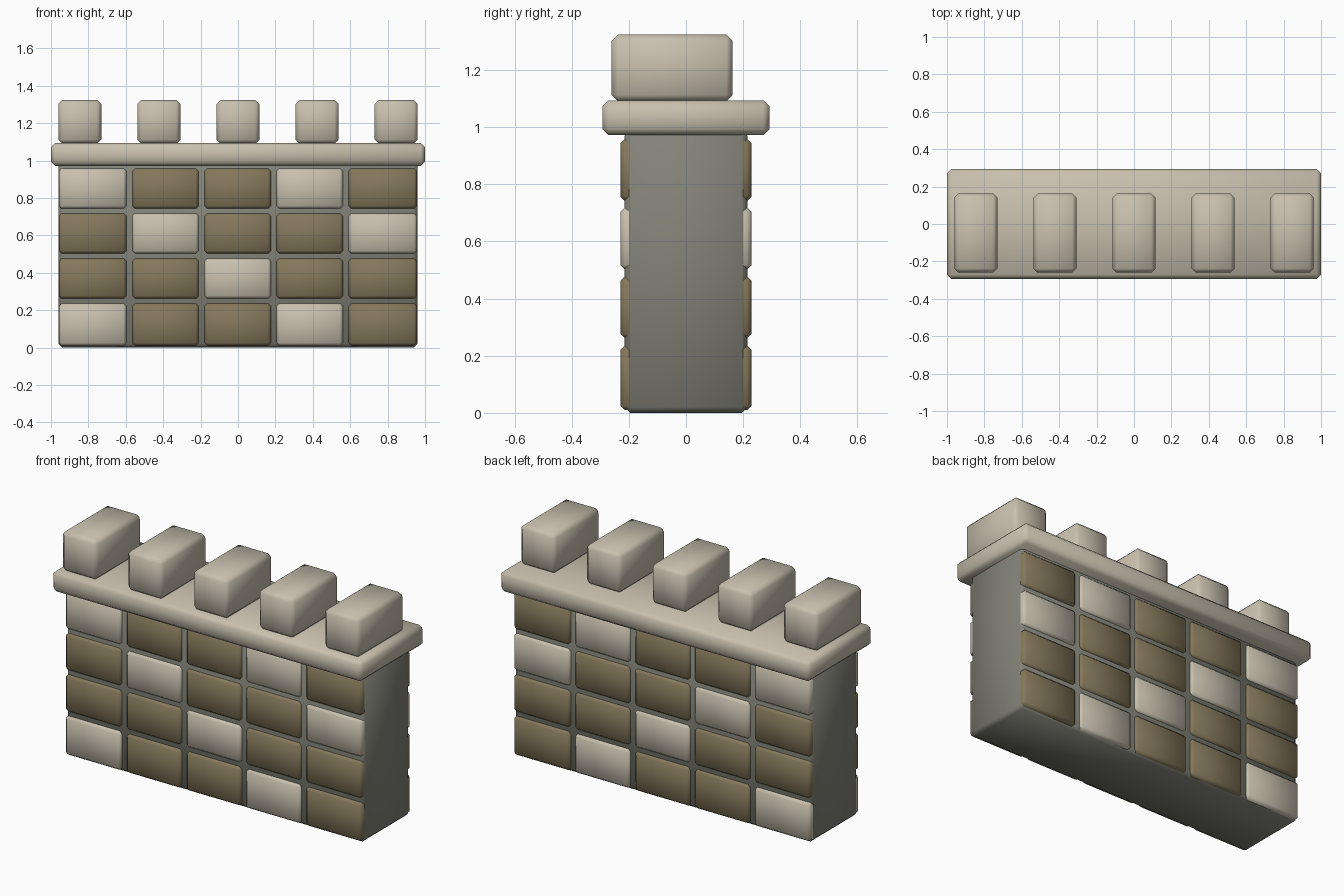
import bpy, bmesh, math

if "Cube" in bpy.data.objects:
    bpy.data.objects.remove(bpy.data.objects["Cube"])


def material(name, rgb):
    m = bpy.data.materials.new(name)
    m.diffuse_color = (*rgb, 1)
    m.use_nodes = True
    m.node_tree.nodes["Principled BSDF"].inputs["Base Color"].default_value = m.diffuse_color
    return m


PALE = material("pale stone", (0.58, 0.53, 0.43))
BROWN = material("brown stone", (0.235, 0.19, 0.107))
MORTAR = material("grey mortar", (0.225, 0.225, 0.19))


def block(name, lo, hi, mat, bevel):
    """Box between two corners with softly shaded chamfered edges."""
    bm = bmesh.new()
    bmesh.ops.create_cube(bm, size=1)
    for v in bm.verts:
        v.co = [hi[i] if v.co[i] > 0 else lo[i] for i in range(3)]
    bmesh.ops.bevel(bm, geom=bm.edges[:], offset=bevel, segments=1,
                    affect='EDGES', profile=0.5)
    for f in bm.faces:
        f.smooth = True
    mesh = bpy.data.meshes.new(name)
    bm.to_mesh(mesh)
    bm.free()
    mesh.materials.append(mat)
    ob = bpy.data.objects.new(name, mesh)
    bpy.context.collection.objects.link(ob)
    return ob


# Mortar core of the wall
block("wall_core", (-0.96, -0.215, 0), (0.96, 0.215, 0.99), MORTAR, 0.02)

# Stone bricks on both faces; P = pale, B = brown, rows from the bottom up
columns = [(-0.958, -0.597), (-0.565, -0.21), (-0.179, 0.176), (0.206, 0.561), (0.592, 0.956)]
rows = [(0.01, 0.236), (0.262, 0.477), (0.503, 0.718), (0.743, 0.958)]
pattern = ["PBBPB", "BBPBB", "BPBBP", "PBBPB"]
for r, (z0, z1) in enumerate(rows):
    for c, (x0, x1) in enumerate(columns):
        mat = PALE if pattern[r][c] == "P" else BROWN
        for side, y0, y1 in (("front", -0.23, -0.15), ("back", 0.15, 0.23)):
            block(f"{side}_brick_{r}_{c}", (x0, y0, z0), (x1, y1, z1), mat, 0.015)

# Overhanging cap slab
block("cap_slab", (-1, -0.293, 0.972), (1, 0.293, 1.094), PALE, 0.022)

# Battlements, set slightly toward the front
for i in range(5):
    x = (i - 2) * 0.423
    block(f"merlon_{i}", (x - 0.115, -0.26, 1.09), (x + 0.115, 0.163, 1.324), PALE, 0.022)
